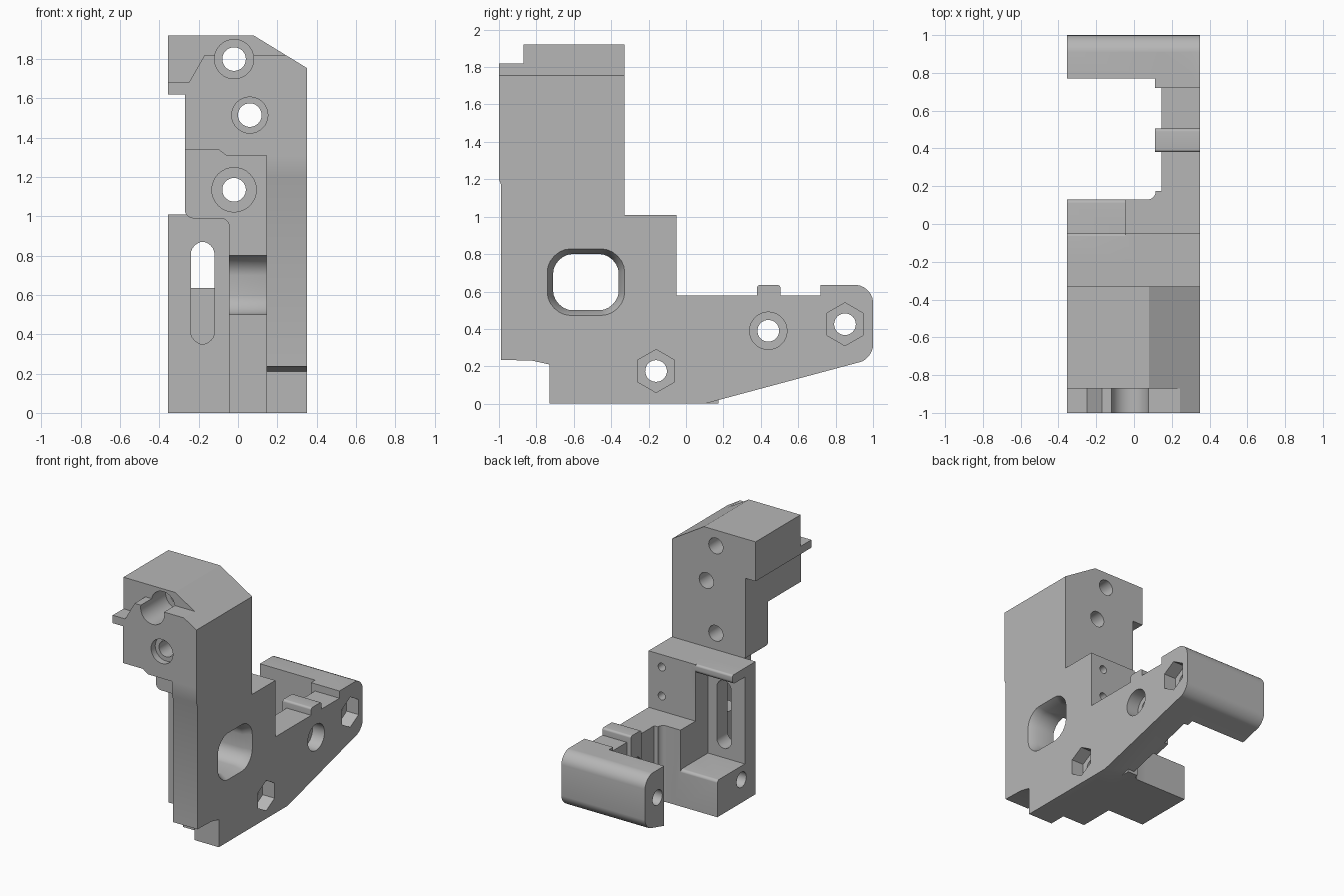
import bpy, bmesh, math
from mathutils import Vector

cube = bpy.data.objects.get("Cube")
if cube:
    bpy.data.objects.remove(cube, do_unlink=True)

grey = bpy.data.materials.new("plain_grey")
grey.use_nodes = True
grey.diffuse_color = (0.47, 0.47, 0.47, 1)
grey.node_tree.nodes["Principled BSDF"].inputs["Base Color"].default_value = (0.47, 0.47, 0.47, 1)


def rounded(pts, radii, steps=6):
    """Soften the listed corners of a polygon: radii maps corner index to setback."""
    out = []
    for i, p in enumerate(pts):
        p = Vector(p)
        if i not in radii:
            out.append(p)
            continue
        a = p + (Vector(pts[i - 1]) - p).normalized() * radii[i]
        b = p + (Vector(pts[(i + 1) % len(pts)]) - p).normalized() * radii[i]
        for k in range(steps + 1):
            t = k / steps
            w = 1.17 * t * (1 - t)
            s = (1 - t) ** 2 + t ** 2 + w
            out.append((a * (1 - t) ** 2 + p * w + b * t ** 2) / s if s else p)
    return out


def prism(name, axis, pts, lo, hi, grow=1.0):
    """Extrude a polygon along an axis; grow scales the far end."""
    place = {"X": lambda u, v, d: (d, u, v),
             "Y": lambda u, v, d: (u, d, v),
             "Z": lambda u, v, d: (u, v, d)}[axis]
    n = len(pts)
    cu, cv = (sum(p[k] for p in pts) / n for k in (0, 1))
    bm = bmesh.new()
    near = [bm.verts.new(place(p[0], p[1], lo)) for p in pts]
    far = [bm.verts.new(place(cu + (p[0] - cu) * grow, cv + (p[1] - cv) * grow, hi)) for p in pts]
    bm.faces.new(near)
    bm.faces.new(far)
    for i in range(n):
        j = (i + 1) % n
        bm.faces.new((near[i], near[j], far[j], far[i]))
    bmesh.ops.recalc_face_normals(bm, faces=bm.faces)
    mesh = bpy.data.meshes.new(name)
    bm.to_mesh(mesh)
    bm.free()
    mesh.materials.append(grey)
    obj = bpy.data.objects.new(name, mesh)
    bpy.context.collection.objects.link(obj)
    return obj


def rect(u0, u1, v0, v1):
    return [(u0, v0), (u1, v0), (u1, v1), (u0, v1)]


def ngon(u, v, r, n=32, turn=0.0):
    return [(u + r * math.cos(turn + math.tau * i / n),
             v + r * math.sin(turn + math.tau * i / n)) for i in range(n)]


# Side plate with the front column and the long rear arm
outline = [(-0.73, 0), (0.1, 0), (0.92, 0.22), (1, 0.24), (1, 0.635), (0.72, 0.635),
           (0.72, 0.58), (-0.05, 0.58), (-0.05, 1.01), (-0.33, 1.01), (-0.33, 1.5),
           (-1, 1.5), (-1, 1.2), (-0.988, 1.17), (-0.988, 0.235), (-0.82, 0.23), (-0.73, 0.21)]
body = prism("bracket", "X", rounded(outline, {3: 0.07, 4: 0.09}), 0.145, 0.35)

# Tower head, its stepped nose and the recessed neck under it
under = [(0.35, 1.31), (-0.06, 1.31), (-0.1, 1.34), (-0.27, 1.34), (-0.27, 1.62), (-0.355, 1.62)]
head = [(-0.355, 1.92), (0.08, 1.92), (0.35, 1.755)]
nose = [(-0.355, 1.68), (-0.25, 1.68), (-0.17, 1.82), (0.244, 1.82), (0.35, 1.755)]
neck = [(-0.27, 1.4), (0.2, 1.4), (0.2, 0), (-0.045, 0), (-0.045, 0.99), (-0.27, 0.99)]
arm_end = [(0.77, 0.18), (0.92, 0.22), (1, 0.24), (1, 0.635), (0.77, 0.635)]
chunk = [(-0.045, -0.1), (-0.045, 0.13), (0.115, 0.13), (0.115, 0.175), (0.2, 0.175), (0.2, -0.1)]
parts = [
    prism("head", "Y", head + under, -0.87, -0.33),
    prism("nose", "Y", nose + under, -1, -0.8),
    prism("neck", "Y", rounded(neck, {4: 0.04, 5: 0.04}), -0.6, -0.33),
    # Central core, slotted wall, lip and foot
    prism("core", "X", rect(-0.4, -0.05, 0, 1.01), -0.045, 0.3),
    prism("slot_wall", "X", rect(-0.33, -0.2, 0, 1.01), -0.355, 0),
    prism("lip", "X", rounded(rect(-0.33, -0.05, 0.94, 1.01), {1: 0.03, 2: 0.015}), -0.355, 0),
    prism("foot", "X", rounded(rect(-0.33, 0.13, 0, 0.28), {2: 0.02}), -0.355, 0),
    prism("chunk", "Z", rounded(chunk, {2: 0.04}), 0, 0.58),
    # Rear arm end and the ribs along the arm
    prism("arm_end", "X", rounded(arm_end, {2: 0.07, 3: 0.09}), -0.355, 0.3),
    prism("end_step", "X", [(0.72, 0.17), (0.8, 0.19), (0.8, 0.635), (0.72, 0.635)], 0.11, 0.3),
    prism("rib", "X", rounded([(0.38, 0.08), (0.505, 0.11), (0.505, 0.635), (0.38, 0.635)],
                              {2: 0.015, 3: 0.015}), 0.11, 0.35),
]

# Rounded window with a flared outer mouth
window = rounded(rect(-0.71, -0.36, 0.5, 0.8), {i: 0.1 for i in range(4)})
cutters = [
    prism("window_cut", "X", window, -0.1, 0.5),
    prism("window_flare", "X", window, 0.29, 0.37, 1.24),
    prism("slot_cut", "Y", rounded(rect(-0.24, -0.12, 0.35, 0.87),
                                   {i: 0.0599 for i in range(4)}), -0.5, -0.1),
]
# Tower bolt holes with front counterbores: x, z, mouth radius, mouth start and end
for x, z, r, start, end in [(-0.02, 1.8, 0.1, -1.1, -0.7), (0.06, 1.515, 0.092, -1.1, -0.95),
                            (-0.02, 1.135, 0.113, -0.8, -0.53)]:
    cutters += [prism("bolt_hole", "Y", ngon(x, z, 0.06), -1.2, -0.2),
                prism("bolt_mouth", "Y", ngon(x, z, r), start, end)]
# Cross holes with nut pockets on the side plate: y, z, sides, pocket radius
for y, z, n, r in [(-0.16, 0.175, 6, 0.115), (0.44, 0.39, 32, 0.1), (0.85, 0.425, 6, 0.115)]:
    cutters += [prism("cross_hole", "X", ngon(y, z, 0.058), -0.5, 0.5),
                prism("nut_pocket", "X", ngon(y, z, r, n, math.pi / 2), 0.25, 0.5)]
# Small blind holes in the rear face
for z in (0.915, 0.695):
    cutters.append(prism("screw_hole", "Y", ngon(0.24, z, 0.03, 20), -0.2, 0.1))

# Join the solids, then cut the openings
bpy.context.view_layer.objects.active = body
for tools, mode in ((parts, "UNION"), (cutters, "DIFFERENCE")):
    for tool in tools:
        mod = body.modifiers.new(tool.name, "BOOLEAN")
        mod.operation = mode
        mod.solver = "EXACT"
        mod.object = tool
        bpy.ops.object.modifier_apply(modifier=mod.name)
        bpy.data.objects.remove(tool, do_unlink=True)

bpy.ops.object.select_all(action="DESELECT")
body.select_set(True)
bpy.ops.object.shade_smooth_by_angle(angle=math.radians(30))
